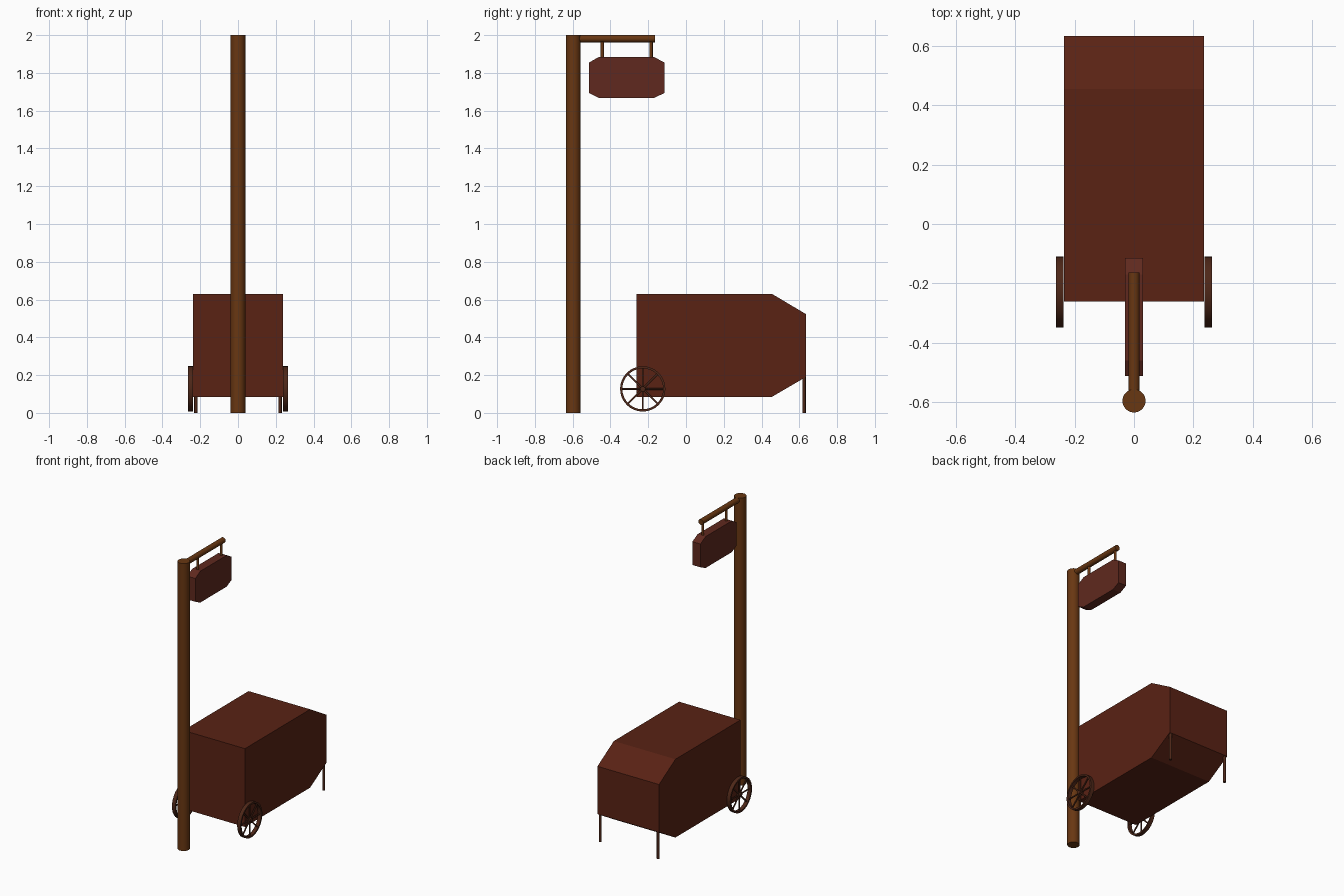
import bpy, bmesh, math
from mathutils import Vector

if "Cube" in bpy.data.objects:
    bpy.data.objects.remove(bpy.data.objects["Cube"])


def material(name, rgb):
    m = bpy.data.materials.new(name)
    m.diffuse_color = (*rgb, 1)
    m.use_nodes = True
    m.node_tree.nodes["Principled BSDF"].inputs["Base Color"].default_value = m.diffuse_color
    return m


BODY = material("red_brown_wood", (0.10, 0.016, 0.007))
POST = material("golden_wood", (0.14, 0.038, 0.006))
SIGN = material("sign_wood", (0.115, 0.022, 0.013))
WHEEL = material("dark_wood", (0.075, 0.02, 0.009))


def rod(name, a, b, radius, mat, sides=32):
    """Smooth cylinder between two points."""
    a, b = Vector(a), Vector(b)
    bpy.ops.mesh.primitive_cylinder_add(
        vertices=sides, radius=radius, depth=(b - a).length,
        location=(a + b) / 2, rotation=(b - a).to_track_quat('Z', 'Y').to_euler())
    ob = bpy.context.object
    ob.name = name
    ob.data.materials.append(mat)
    bpy.ops.object.shade_smooth_by_angle(angle=math.radians(40))
    return ob


def add_mesh(name, bm, mat):
    bmesh.ops.recalc_face_normals(bm, faces=bm.faces)
    me = bpy.data.meshes.new(name)
    bm.to_mesh(me)
    bm.free()
    me.materials.append(mat)
    ob = bpy.data.objects.new(name, me)
    bpy.context.collection.objects.link(ob)
    return ob


def slab(name, profile, half, mat):
    """Side profile (y, z) extruded across x."""
    bm = bmesh.new()
    face = bm.faces.new([bm.verts.new((-half, y, z)) for y, z in profile])
    ext = bmesh.ops.extrude_face_region(bm, geom=[face])
    verts = [v for v in ext["geom"] if isinstance(v, bmesh.types.BMVert)]
    bmesh.ops.translate(bm, verts=verts, vec=(2 * half, 0, 0))
    return add_mesh(name, bm, mat)


def ring(name, x, y, z, outer, inner, half, mat, sides=32):
    """Wheel rim of rectangular section around the x axis."""
    section = [(-half, outer), (half, outer), (half, inner), (-half, inner)]
    bm = bmesh.new()
    loops = []
    for i in range(sides):
        t = math.tau * i / sides
        loops.append([bm.verts.new((x + dx, y + r * math.cos(t), z + r * math.sin(t)))
                      for dx, r in section])
    for i in range(sides):
        a, b = loops[i], loops[(i + 1) % sides]
        for j in range(4):
            k = (j + 1) % 4
            bm.faces.new((a[j], a[k], b[k], b[j]))
    ob = add_mesh(name, bm, mat)
    bpy.ops.object.select_all(action='DESELECT')
    ob.select_set(True)
    bpy.context.view_layer.objects.active = ob
    bpy.ops.object.shade_smooth_by_angle(angle=math.radians(40))


# Lamp-style post and its arm
rod("post", (0, -0.597, 0), (0, -0.597, 2), 0.039, POST)
rod("sign_arm", (0, -0.597, 1.981), (0, -0.163, 1.981), 0.019, POST)

# Hanging sign with clipped corners
for i, y in enumerate((-0.443, -0.185)):
    rod(f"sign_hanger_{i + 1}", (0, y, 1.87), (0, y, 1.98), 0.009, POST, 16)
slab("hanging_sign", [(-0.513, 1.855), (-0.46, 1.885), (-0.17, 1.885), (-0.115, 1.855),
                      (-0.115, 1.693), (-0.17, 1.667), (-0.46, 1.667), (-0.513, 1.693)],
     0.031, SIGN)

# Cart body
slab("cart_body", [(-0.262, 0.085), (-0.262, 0.63), (0.455, 0.63),
                   (0.635, 0.523), (0.635, 0.19), (0.455, 0.085)], 0.237, BODY)

# Wheels and legs on both sides
WY, WZ, R = -0.229, 0.127, 0.12
for side, s in (("left", -1), ("right", 1)):
    x = s * 0.251
    ring(f"{side}_wheel_rim", x, WY, WZ, R, R - 0.012, 0.013, WHEEL)
    rod(f"{side}_wheel_hub", (x - 0.013, WY, WZ), (x + 0.013, WY, WZ), 0.014, WHEEL, 16)
    for i in range(4):
        t = math.pi * i / 4
        dy, dz = (R - 0.006) * math.cos(t), (R - 0.006) * math.sin(t)
        rod(f"{side}_wheel_spoke_{i + 1}", (x, WY - dy, WZ - dz),
            (x, WY + dy, WZ + dz), 0.005, WHEEL, 12)
    rod(f"{side}_leg", (s * 0.223, 0.625, 0), (s * 0.223, 0.625, 0.22), 0.009, WHEEL, 16)
